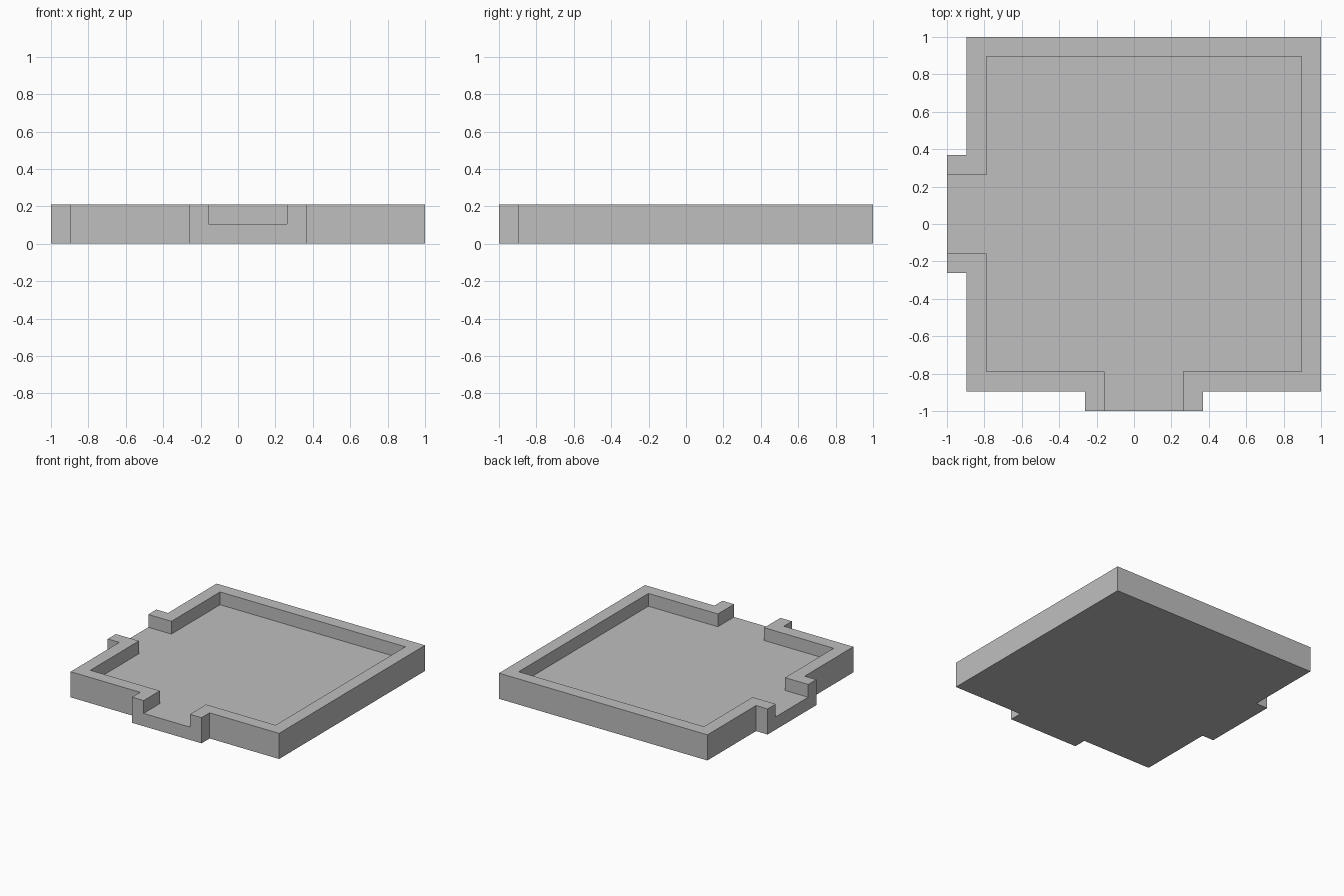
import bpy
import bmesh

cube = bpy.data.objects.get("Cube")
if cube:
    bpy.data.objects.remove(cube, do_unlink=True)

U = 2 / 19  # plan module: walls and floor are one module thick

# Single flat grey
grey = bpy.data.materials.new("light_grey")
grey.use_nodes = True
colour = (0.52, 0.52, 0.52, 1)
grey.diffuse_color = colour
grey.node_tree.nodes["Principled BSDF"].inputs["Base Color"].default_value = colour


def prism(name, outline, z0, z1):
    """Extrude a counter-clockwise outline, given in modules, from z0 to z1."""
    bm = bmesh.new()
    rings = [[bm.verts.new((x * U - 1, y * U - 1, z * U)) for x, y in outline]
             for z in (z0, z1)]
    low, high = rings
    bm.faces.new(low[::-1])
    bm.faces.new(high)
    n = len(outline)
    for i in range(n):
        j = (i + 1) % n
        bm.faces.new((low[i], low[j], high[j], high[i]))
    mesh = bpy.data.meshes.new(name)
    bm.to_mesh(mesh)
    bm.free()
    mesh.materials.append(grey)
    obj = bpy.data.objects.new(name, mesh)
    bpy.context.collection.objects.link(obj)
    return obj


def room_outline(lo, hi, door_lo, door_hi, door_end):
    """Square with a doorway running out through the front and the right side."""
    front = [(lo, lo), (door_lo, lo), (door_lo, door_end),
             (door_hi, door_end), (door_hi, lo), (hi, lo)]
    side = [(y, x) for x, y in front[1:5]]
    return front + [(hi, hi), (lo, hi)] + side[::-1]


# Solid block with two door porches, then the hollow of the room and doorways
room = prism("room_tray", room_outline(1, 19, 7, 13, 0), 0, 2)
hollow = prism("room_hollow_cutter", room_outline(2, 18, 8, 12, -1), 1, 3)
hollow.hide_render = True

cut = room.modifiers.new("hollow", 'BOOLEAN')
cut.operation = 'DIFFERENCE'
cut.solver = 'EXACT'
cut.object = hollow
bpy.context.view_layer.objects.active = room
bpy.ops.object.modifier_apply(modifier=cut.name)
bpy.data.objects.remove(hollow, do_unlink=True)
